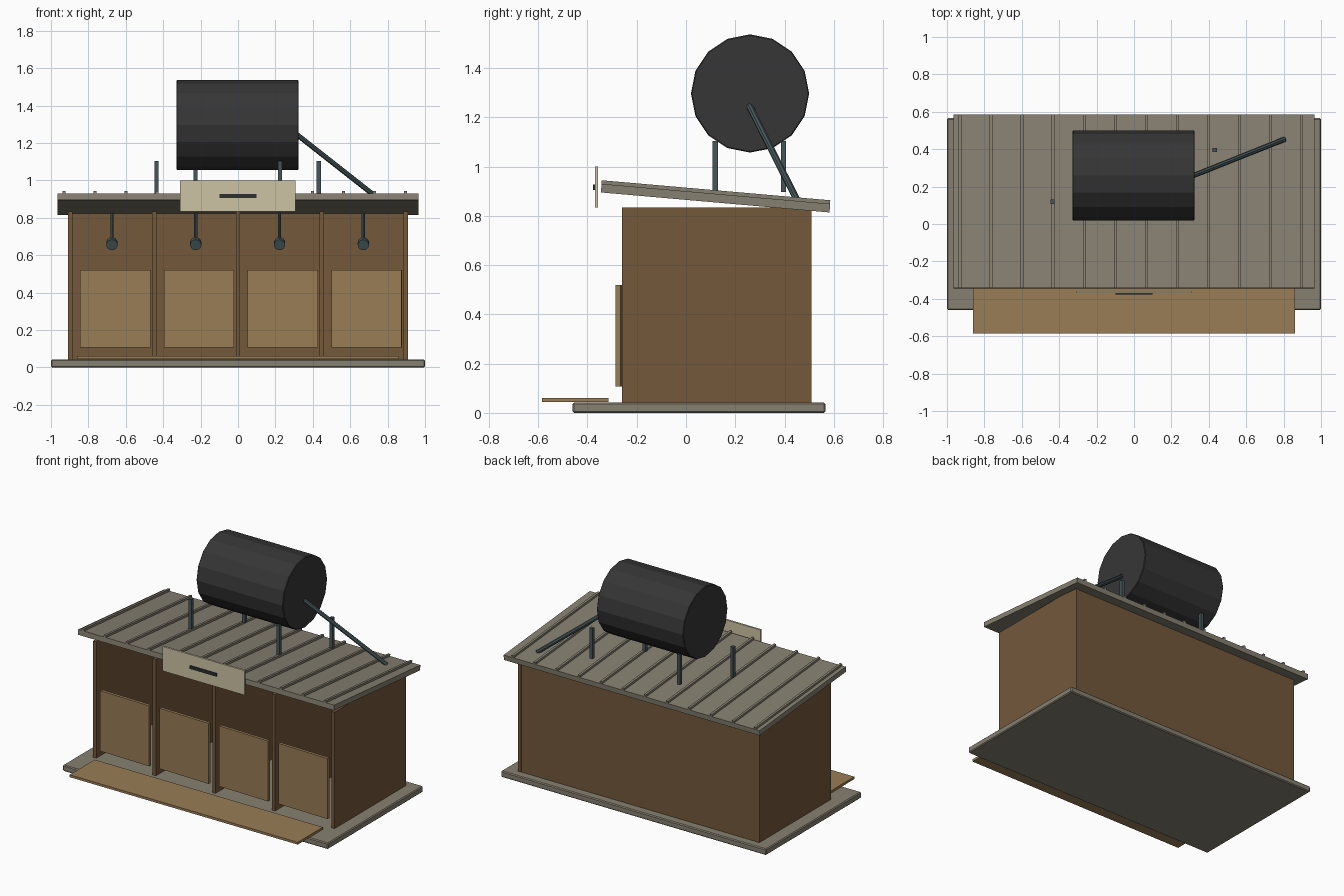
import bpy, bmesh, math
from mathutils import Vector, Matrix

if "Cube" in bpy.data.objects:
    bpy.data.objects.remove(bpy.data.objects["Cube"])


def material(name, rgb):
    lin = [((c / 255 + 0.055) / 1.055) ** 2.4 for c in rgb]
    m = bpy.data.materials.new(name)
    m.diffuse_color = (*lin, 1)
    m.use_nodes = True
    m.node_tree.nodes["Principled BSDF"].inputs["Base Color"].default_value = m.diffuse_color
    return m


WALL = material("brown_timber", (116, 88, 59))
DOOR = material("light_timber", (152, 125, 86))
ROOF = material("weathered_grey", (134, 128, 113))
TANK = material("black_plastic", (54, 54, 54))
METAL = material("dark_steel", (70, 86, 89))
SIGN = material("cream_board", (206, 195, 164))
DARK = material("dark_paint", (45, 48, 48))


def finish(name, bm, mat, bevel=0):
    me = bpy.data.meshes.new(name)
    bm.to_mesh(me)
    bm.free()
    me.materials.append(mat)
    ob = bpy.data.objects.new(name, me)
    bpy.context.collection.objects.link(ob)
    if bevel:
        b = ob.modifiers.new("bevel", 'BEVEL')
        b.width = bevel
        b.segments = 1
    return ob


def box(name, x, y, z, mat, bevel=0, rot=None):
    """Box from (min, max) ranges, optionally rotated about its own centre."""
    size = [r[1] - r[0] for r in (x, y, z)]
    mid = Vector([(r[0] + r[1]) / 2 for r in (x, y, z)])
    bm = bmesh.new()
    bmesh.ops.create_cube(bm, size=1, matrix=Matrix.Diagonal((*size, 1)))
    ob = finish(name, bm, mat, bevel)
    ob.location = mid
    if rot:
        ob.rotation_euler = rot
    return ob


def rod(name, a, b, r, sides, mat, bevel=0, spin=0):
    """Cylinder between two points."""
    a, b = Vector(a), Vector(b)
    bm = bmesh.new()
    m = Matrix.Translation((a + b) / 2) @ (b - a).to_track_quat('Z', 'Y').to_matrix().to_4x4() @ Matrix.Rotation(spin, 4, 'Z')
    bmesh.ops.create_cone(bm, cap_ends=True, segments=sides, radius1=r, radius2=r,
                          depth=(b - a).length, matrix=m)
    return finish(name, bm, mat, bevel)


# Ground slab and wooden step
box("base_slab", (-1, 1), (-0.46, 0.566), (0, 0.042), ROOF, 0.006)
box("front_step", (-0.86, 0.86), (-0.585, -0.315), (0.044, 0.06), DOOR)

# Back wall, side walls and partitions
box("back_wall", (-0.905, 0.905), (0.49, 0.508), (0.042, 0.834), WALL)
for i in range(5):
    x = (i - 2) * 0.449
    box(f"stall_wall_{i}", (x - 0.012, x + 0.012), (-0.26, 0.51 if i in (0, 4) else 0.49),
        (0.042, 0.835), WALL)

# Stall doors (slightly ajar) and showers
for i in range(4):
    x = (i - 1.5) * 0.448
    xd = x + 0.0155
    box(f"stall_door_{i}", (xd - 0.188, xd + 0.188), (-0.282, -0.262), (0.108, 0.52), DOOR,
        rot=(0, 0, math.radians(-1.3)))
    rod(f"shower_pipe_{i}", (x - 0.002, 0.44, 0.66), (x - 0.002, 0.44, 0.835), 0.009, 8, METAL)
    rod(f"shower_head_{i}", (x - 0.002, 0.45, 0.668), (x - 0.002, 0.415, 0.655), 0.03, 16, METAL)

# Sloping roof sheet with standing ribs
slope = math.radians(-5)
box("roof_sheet", (-0.965, 0.965), (-0.346, 0.586), (0.8545, 0.8895), ROOF, rot=(slope, 0, 0))
for i in range(12):
    x = -0.93 + i * 0.166
    box(f"roof_rib_{i}", (x - 0.008, x + 0.008), (-0.345, 0.587), (0.886, 0.904), ROOF, rot=(slope, 0, 0))

# Sign board with a plain dark panel
box("sign_board", (-0.31, 0.308), (-0.37, -0.357), (0.833, 1.0), SIGN)
box("sign_panel", (-0.1, 0.1), (-0.377, -0.369), (0.906, 0.927), DARK)

# Tank, its posts and the feed pipe
rod("water_tank", (-0.329, 0.26, 1.297), (0.324, 0.26, 1.297), 0.24, 16, TANK, 0.004)
for i, (x, y) in enumerate([(-0.436, 0.119), (0.225, 0.119), (-0.228, 0.396), (0.432, 0.396)]):
    box(f"tank_post_{i}", (x - 0.011, x + 0.011), (y - 0.011, y + 0.011), (0.897, 1.105), METAL)
rod("feed_pipe", (0.315, 0.258, 1.245), (0.805, 0.453, 0.86), 0.014, 8, METAL)
